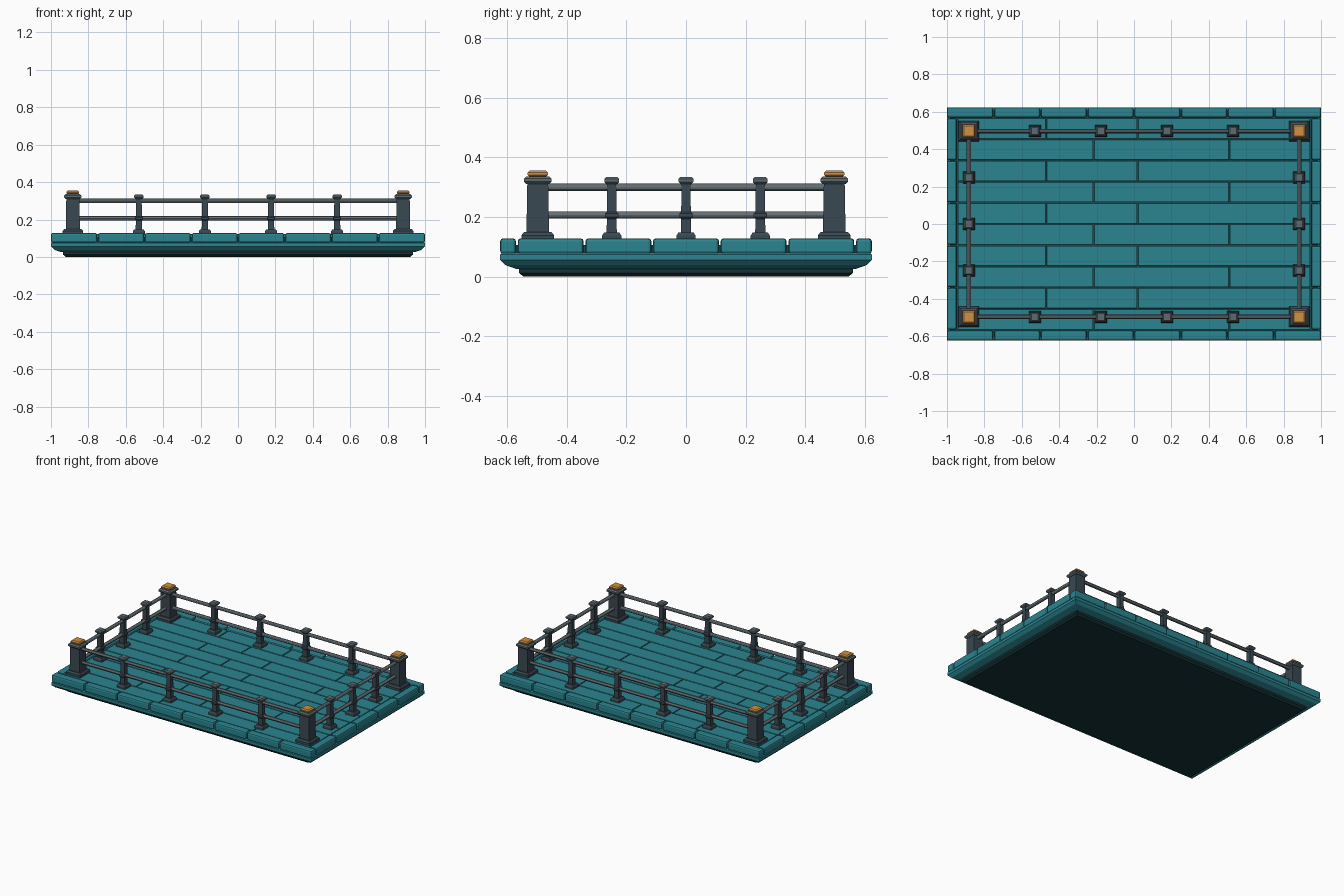
import bpy, bmesh
from mathutils import Matrix, Vector

cube = bpy.data.objects.get("Cube")
if cube:
    bpy.data.objects.remove(cube, do_unlink=True)


def material(name, r, g, b):
    m = bpy.data.materials.new(name)
    m.use_nodes = True
    m.diffuse_color = (r, g, b, 1)
    m.node_tree.nodes["Principled BSDF"].inputs["Base Color"].default_value = (r, g, b, 1)
    return m


TEAL = material("teal_planks", 0.024, 0.235, 0.28)
SEAM = material("dark_teal_seams", 0.009, 0.07, 0.085)
UNDER = material("deep_teal_underside", 0.008, 0.032, 0.038)
SLATE = material("dark_slate_posts", 0.04, 0.065, 0.082)
GREY = material("grey_caps", 0.105, 0.145, 0.168)
STEEL = material("steel_rails", 0.125, 0.155, 0.172)
ORANGE = material("orange_tops", 0.64, 0.28, 0.055)


def finish(name, bm, mat):
    bmesh.ops.recalc_face_normals(bm, faces=bm.faces)
    mesh = bpy.data.meshes.new(name)
    bm.to_mesh(mesh)
    bm.free()
    mesh.materials.append(mat)
    ob = bpy.data.objects.new(name, mesh)
    bpy.context.collection.objects.link(ob)
    return ob


def stack(name, rings, mat, centres=((0, 0),)):
    """Loft rectangular rings (half x, half y, z) upward at each centre."""
    bm = bmesh.new()
    for cx, cy in centres:
        loops = [[bm.verts.new((cx + sx * hx, cy + sy * hy, z))
                  for sx, sy in ((-1, -1), (1, -1), (1, 1), (-1, 1))]
                 for hx, hy, z in rings]
        bm.faces.new(loops[0])
        bm.faces.new(loops[-1])
        for a, b in zip(loops, loops[1:]):
            for i in range(4):
                j = (i + 1) % 4
                bm.faces.new((a[i], a[j], b[j], b[i]))
    return finish(name, bm, mat)


def square(*pairs):
    return [(h, h, z) for h, z in pairs]


def cap_rings(h, z0, z1, c):
    return square((h - c, z0), (h, z0 + c), (h, z1 - c), (h - c, z1))


def boards(name, boxes, mat, bevel):
    """Bevelled boxes given as x0, x1, y0, y1, z0, z1."""
    bm = bmesh.new()
    for x0, x1, y0, y1, z0, z1 in boxes:
        m = Matrix.Translation(((x0 + x1) / 2, (y0 + y1) / 2, (z0 + z1) / 2))
        m = m @ Matrix.Diagonal((x1 - x0, y1 - y0, z1 - z0, 1))
        bmesh.ops.create_cube(bm, size=1, matrix=m)
    ob = finish(name, bm, mat)
    mod = ob.modifiers.new("soft_edges", "BEVEL")
    mod.width = bevel
    mod.segments = 2
    return ob


# Platform body
W, D = 1.0, 0.623
INX, INY = 0.945, 0.567
GAP = 0.003
stack("underside_plate", [(0.92, 0.545, 0), (0.935, 0.56, 0.012), (0.935, 0.56, 0.03)], UNDER)
stack("platform_slab", [(W - 0.055, D - 0.055, 0.025), (W - 0.018, D - 0.018, 0.038),
                        (W, D, 0.056), (W, D, 0.074), (W - 0.007, D - 0.007, 0.08)], TEAL)
stack("seam_bed", [(W - 0.015, D - 0.015, 0.078), (W - 0.015, D - 0.015, 0.106)], SEAM)

# Floor planks with staggered joints
planks = []
ROWS = 10
pitch = 2 * INY / ROWS
for row in range(ROWS):
    joints = (-0.215, 0.51) if row % 2 else (-0.47, 0.02)
    cuts = [-INX, *joints, INX]
    top = INY - row * pitch
    for a, b in zip(cuts, cuts[1:]):
        planks.append((a + GAP, b - GAP, top - pitch + GAP, top - GAP, 0.085, 0.122))
boards("floor_planks", planks, TEAL, 0.003)

# Edging blocks around the rim
edging = []
for s in (-1, 1):
    y0, y1 = sorted((s * (INY + GAP), s * D))
    for i in range(8):
        x = -W + i * W / 4
        edging.append((x + GAP * (i > 0), x + W / 4 - GAP * (i < 7), y0, y1, 0.076, 0.128))
    x0, x1 = sorted((s * (INX + GAP), s * W))
    step = 2 * INY / 5
    for i in range(5):
        y = -INY + i * step
        edging.append((x0, x1, y + GAP, y + step - GAP, 0.076, 0.128))
boards("edging_blocks", edging, TEAL, 0.01)

# Corner posts
PX, PY = 0.883, 0.497
corners = [(sx * PX, sy * PY) for sx in (-1, 1) for sy in (-1, 1)]
stack("corner_post_bases", square((0.055, 0.118), (0.055, 0.138), (0.046, 0.149), (0.04, 0.149)),
      SLATE, corners)
stack("corner_posts", square((0.038, 0.145), (0.035, 0.315)), SLATE, corners)
stack("corner_post_caps", cap_rings(0.046, 0.31, 0.336, 0.008), GREY, corners)
stack("corner_post_tops", cap_rings(0.034, 0.334, 0.355, 0.007), ORANGE, corners)

# Slim posts between the corners
slim = [(x, s * PY) for s in (-1, 1) for x in (-0.53, -0.177, 0.177, 0.53)]
slim += [(s * PX, y) for s in (-1, 1) for y in (-0.249, 0, 0.249)]
stack("slim_post_bases", square((0.032, 0.118), (0.032, 0.137), (0.026, 0.147), (0.02, 0.147)),
      SLATE, slim)
stack("slim_posts", square((0.017, 0.145), (0.015, 0.315)), SLATE, slim)
stack("slim_post_collars", cap_rings(0.022, 0.193, 0.217, 0.006), SLATE, slim)
stack("slim_post_caps", cap_rings(0.025, 0.31, 0.334, 0.007), GREY, slim)


# Rails
def rail(bm, centre, axis, length):
    turn = Vector((0, 0, 1)).rotation_difference(Vector(axis)).to_matrix().to_4x4()
    bmesh.ops.create_cone(bm, cap_ends=True, segments=12, radius1=0.012, radius2=0.012,
                          depth=length, matrix=Matrix.Translation(centre) @ turn)


bm = bmesh.new()
for z in (0.206, 0.299):
    for s in (-1, 1):
        rail(bm, (0, s * PY, z), (1, 0, 0), 2 * PX)
        rail(bm, (s * PX, 0, z), (0, 1, 0), 2 * PY)
rails = finish("rails", bm, STEEL)
bpy.context.view_layer.objects.active = rails
rails.select_set(True)
bpy.ops.object.shade_smooth_by_angle()
